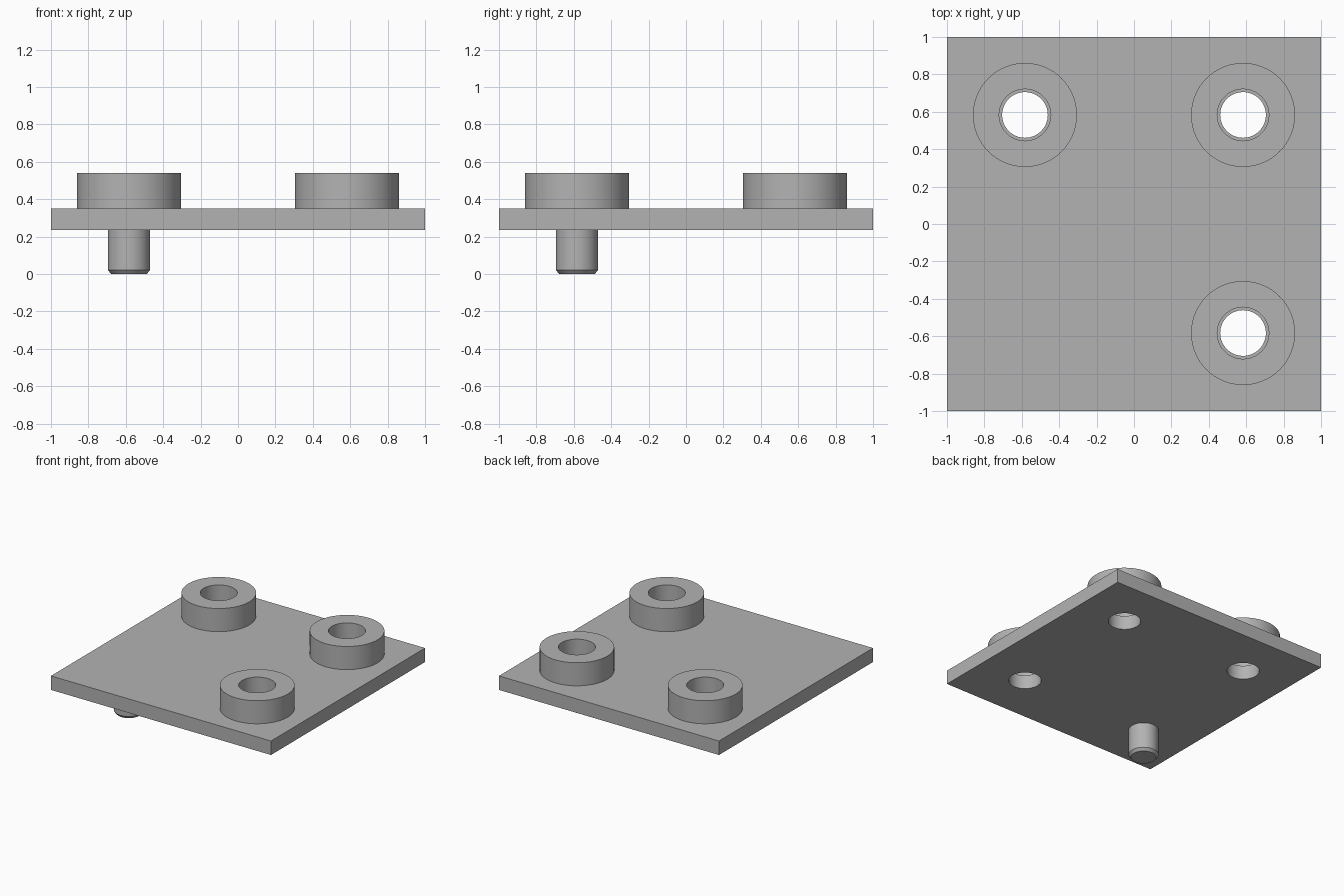
import bpy
import bmesh
import math

cube = bpy.data.objects.get("Cube")
if cube:
    bpy.data.objects.remove(cube, do_unlink=True)

grey = bpy.data.materials.new("plain grey")
grey.use_nodes = True
colour = (0.45, 0.45, 0.45, 1)
grey.diffuse_color = colour
grey.node_tree.nodes["Principled BSDF"].inputs["Base Color"].default_value = colour

OFFSET = 0.583           # distance of bosses and peg from the centre lines
PLATE_BOTTOM, PLATE_TOP, BOSS_TOP = 0.235, 0.35, 0.54
SIDES = 64


def finish(obj):
    """Give the part its material and smooth its curved walls."""
    obj.data.materials.clear()
    obj.data.materials.append(grey)
    bpy.ops.object.select_all(action='DESELECT')
    obj.select_set(True)
    bpy.context.view_layer.objects.active = obj
    bpy.ops.object.shade_smooth_by_angle(angle=math.radians(30))


def lathe(name, profile, x, y, closed):
    """Spin a (radius, height) profile around a vertical axis."""
    bm = bmesh.new()
    verts = [bm.verts.new((r, 0, z)) for r, z in profile]
    edges = [bm.edges.new(pair) for pair in zip(verts, verts[1:])]
    if closed:
        edges.append(bm.edges.new((verts[-1], verts[0])))
    bmesh.ops.spin(bm, geom=verts + edges, cent=(0, 0, 0), axis=(0, 0, 1),
                   angle=math.tau, steps=SIDES, use_duplicate=False)
    bmesh.ops.remove_doubles(bm, verts=bm.verts, dist=0.0005)
    bmesh.ops.recalc_face_normals(bm, faces=bm.faces)
    mesh = bpy.data.meshes.new(name)
    bm.to_mesh(mesh)
    bm.free()
    obj = bpy.data.objects.new(name, mesh)
    obj.location = (x, y, 0)
    bpy.context.collection.objects.link(obj)
    finish(obj)
    return obj


# Square base plate
bpy.ops.mesh.primitive_cube_add(size=1, location=(0, 0, (PLATE_BOTTOM + PLATE_TOP) / 2))
plate = bpy.context.object
plate.name = "base_plate"
plate.scale = (2, 2, PLATE_TOP - PLATE_BOTTOM)
bpy.ops.object.transform_apply(location=False, rotation=False, scale=True)

# Ring bosses on three corners, each over a slightly narrower plate hole
corners = {"back_right": (-1, 1), "back_left": (1, 1), "front_left": (1, -1)}
ring = [(0.138, PLATE_TOP), (0.278, PLATE_TOP), (0.278, BOSS_TOP), (0.138, BOSS_TOP)]
for corner, (sx, sy) in corners.items():
    x, y = sx * OFFSET, sy * OFFSET
    lathe(corner + "_boss", ring, x, y, True)
    bpy.ops.mesh.primitive_cylinder_add(vertices=SIDES, radius=0.122, depth=1,
                                        location=(x, y, PLATE_TOP))
    cutter = bpy.context.object
    cutter.name = corner + "_hole_cutter"
    cutter.hide_render = True
    cut = plate.modifiers.new(corner + "_hole", 'BOOLEAN')
    cut.operation = 'DIFFERENCE'
    cut.solver = 'EXACT'
    cut.object = cutter
    bpy.context.view_layer.objects.active = plate
    bpy.ops.object.modifier_apply(modifier=cut.name)
    bpy.data.objects.remove(cutter, do_unlink=True)
finish(plate)

# Locating peg with a chamfered tip under the remaining corner
peg = [(0, 0), (0.095, 0), (0.113, 0.022), (0.113, PLATE_BOTTOM), (0, PLATE_BOTTOM)]
lathe("locating_peg", peg, -OFFSET, -OFFSET, False)
